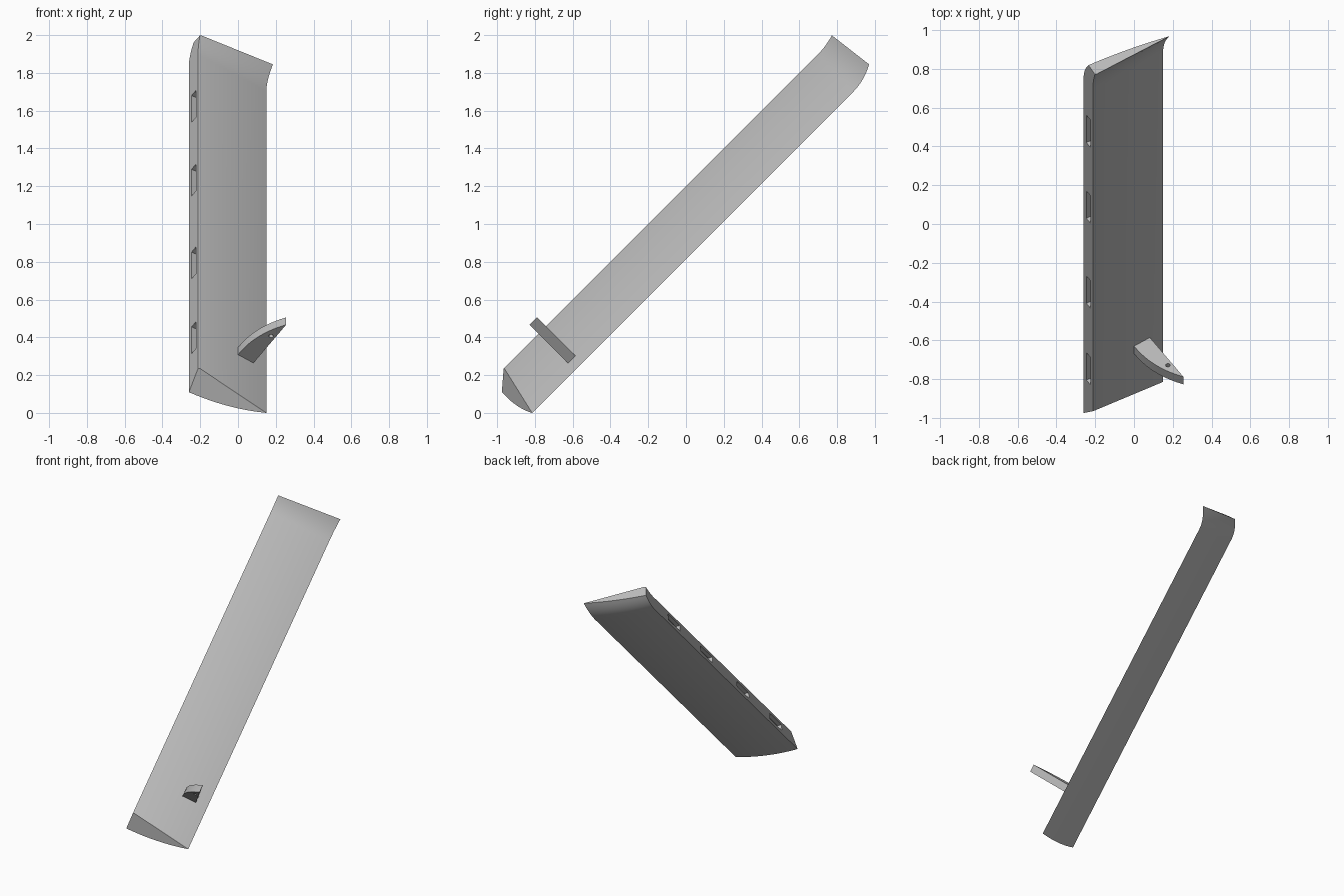
import bpy, bmesh, math
from mathutils import Vector

cube = bpy.data.objects.get("Cube")
if cube:
    bpy.data.objects.remove(cube, do_unlink=True)

R2 = math.sqrt(2)
grey = bpy.data.materials.new("mid_grey")
grey.use_nodes = True
grey.diffuse_color = (0.5, 0.5, 0.5, 1)
grey.node_tree.nodes["Principled BSDF"].inputs["Base Color"].default_value = (0.5, 0.5, 0.5, 1)


def place(x, w, s):
    """x across, w above the slope, s along the 45 degree slope."""
    return Vector((x, (s - w) / R2, (s + w) / R2))


def loft(name, rings):
    """Closed solid through a list of equal-length rings."""
    bm = bmesh.new()
    loops = [[bm.verts.new(p) for p in ring] for ring in rings]
    n = len(loops[0])
    for a, b in zip(loops, loops[1:]):
        for i in range(n):
            j = (i + 1) % n
            bm.faces.new((a[i], a[j], b[j], b[i]))
    bm.faces.new(loops[0])
    bm.faces.new(loops[-1])
    bmesh.ops.recalc_face_normals(bm, faces=bm.faces)
    mesh = bpy.data.meshes.new(name)
    bm.to_mesh(mesh)
    bm.free()
    mesh.materials.append(grey)
    obj = bpy.data.objects.new(name, mesh)
    bpy.context.collection.objects.link(obj)
    return obj


def prism(name, profile, s0, s1):
    return loft(name, [[place(x, w, s) for x, w in profile] for s in (s0, s1)])


def cut(obj, cutters):
    bpy.context.view_layer.objects.active = obj
    for c in cutters:
        c.hide_render = True
        mod = obj.modifiers.new("cut", "BOOLEAN")
        mod.object = c
        mod.solver = "EXACT"
        bpy.ops.object.modifier_apply(modifier=mod.name)
        bpy.data.objects.remove(c, do_unlink=True)


def smooth(obj):
    bpy.ops.object.select_all(action="DESELECT")
    obj.select_set(True)
    bpy.context.view_layer.objects.active = obj
    bpy.ops.object.shade_smooth_by_angle(angle=math.radians(30))


# Wedge section: ridge A, outer lower corner B, thin edge C
A, B, C = Vector((-0.21, 0.852)), Vector((-0.26, 0.767)), Vector((0.15, 0.576))


def blend(p, va, vb, vc):
    """Interpolate corner values linearly over the section."""
    d = (B - A).cross(C - A)
    b = (p - A).cross(C - A) / d
    c = (B - A).cross(p - A) / d
    return va * (1 - b - c) + vb * b + vc * c


section = [Vector((-0.2, 0.845)), Vector((-0.212, 0.848)), B]
STEPS = 10
for i in range(1, STEPS):
    t = i / STEPS
    section.append(B.lerp(C, t) - Vector((0, 0.013 * 4 * t * (1 - t))))
section.append(C)

# Beam: slanted foot, straight run, then a curled tip
BEND = 1.83
rings = [[place(*p, blend(p, -0.513, -0.612, -0.576)) for p in section]]
CURL = 8
for k in range(CURL + 1):
    t = k / CURL
    ring = []
    for p in section:
        end = blend(p, 1.959, 1.966, 1.99)
        shift = blend(p, Vector((0.01, 0.018)), Vector((0.025, 0.04)), Vector((0.035, 0.043)))
        ring.append(place(*(p + shift * t ** 2), BEND + (end - BEND) * t))
    rings.append(ring)
beam = loft("slanted_beam", rings)

# Pockets along the narrow side
along = (A - B).normalized()
out = Vector((-along.y, along.x))
mid = (A + B) / 2
pocket = [mid + along * u + out * v
          for u, v in ((-0.022, -0.03), (0.022, -0.03), (0.022, 0.03), (-0.022, 0.03))]
cut(beam, [prism("pocket_cutter", pocket, s - 0.1, s + 0.1)
           for s in (1.485, 0.933, 0.313, -0.247)])
smooth(beam)

# Fin with a curved back and a small through hole
root, heel, tip = Vector((0, 0.69)), Vector((0.08, 0.625)), Vector((0.255, 0.915))
normal = Vector((-(tip - root).y, (tip - root).x)).normalized()
fin_profile = [heel, tip]
for i in range(1, 11):
    t = 1 - i / 10
    fin_profile.append(root.lerp(tip, t) + normal * 0.03 * 4 * t * (1 - t))
fin = prism("mounting_fin", fin_profile, -0.255, -0.2)
hole = [(0.175 + 0.012 * math.cos(a), 0.83 + 0.012 * math.sin(a))
        for a in (math.tau * i / 16 for i in range(16))]
cut(fin, [prism("hole_cutter", hole, -0.3, -0.15)])
smooth(fin)
